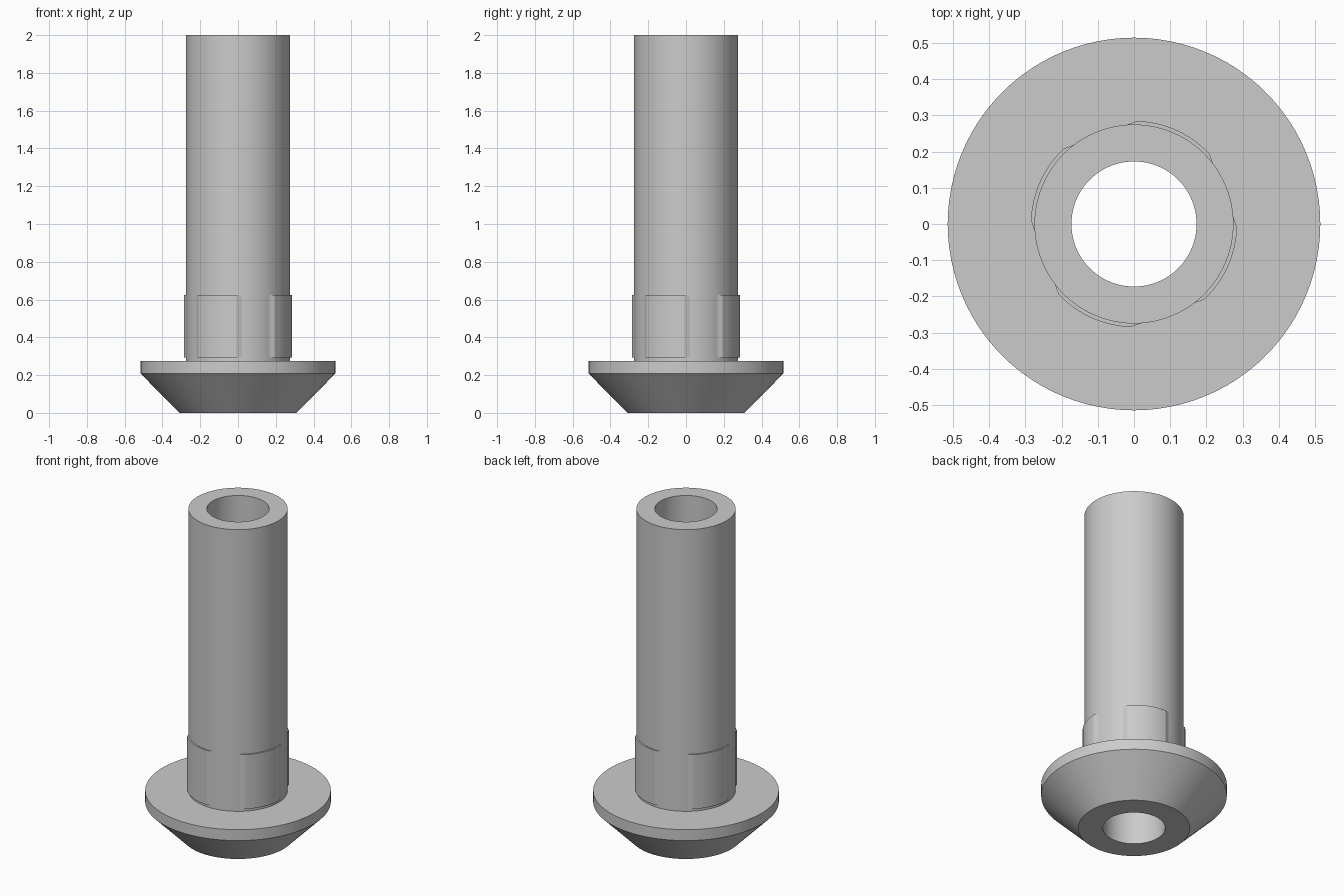
import bpy
import bmesh
from math import sin, cos, radians, tau

cube = bpy.data.objects.get("Cube")
if cube:
    bpy.data.objects.remove(cube, do_unlink=True)

steel = bpy.data.materials.new("plain grey")
steel.use_nodes = True
grey = (0.6, 0.6, 0.6, 1)
steel.diffuse_color = grey
steel.node_tree.nodes["Principled BSDF"].inputs["Base Color"].default_value = grey


def finish(bm, name):
    """Turn a bmesh into a named object, smooth with sharp edges."""
    bmesh.ops.recalc_face_normals(bm, faces=bm.faces)
    mesh = bpy.data.meshes.new(name)
    bm.to_mesh(mesh)
    bm.free()
    mesh.materials.append(steel)
    obj = bpy.data.objects.new(name, mesh)
    bpy.context.collection.objects.link(obj)
    bpy.ops.object.select_all(action='DESELECT')
    obj.select_set(True)
    bpy.context.view_layer.objects.active = obj
    bpy.ops.object.shade_smooth_by_angle(angle=radians(20))


def lathe(name, profile, steps=96):
    """Revolve a closed (radius, height) outline around z."""
    bm = bmesh.new()
    rings = [[bm.verts.new((r * cos(tau * i / steps), r * sin(tau * i / steps), z))
              for r, z in profile] for i in range(steps)]
    n = len(profile)
    for i in range(steps):
        a, b = rings[i], rings[(i + 1) % steps]
        for j in range(n):
            k = (j + 1) % n
            bm.faces.new((a[j], b[j], b[k], a[k]))
    finish(bm, name)


def pad(name, turn):
    """Raised curved pad on the shank, with flat run-outs at both ends."""
    outer = [(35, 0.272)]
    outer += [(43 + 45 * i / 12, 0.285) for i in range(13)]
    outer += [(97, 0.272)]
    inner = [(a, 0.25) for a, r in reversed(outer)]
    bm = bmesh.new()
    low = [bm.verts.new((r * cos(radians(a + turn)), r * sin(radians(a + turn)), 0.292))
           for a, r in outer + inner]
    base = bm.faces.new(low)
    top = bmesh.ops.extrude_face_region(bm, geom=[base], use_keep_orig=True)
    moved = [g for g in top["geom"] if isinstance(g, bmesh.types.BMVert)]
    bmesh.ops.translate(bm, verts=moved, vec=(0, 0, 0.333))
    finish(bm, name)


# Hollow shank with flanged, tapered head and through bore
lathe("hollow_shank_and_head", [
    (0.173, 0), (0.31, 0), (0.515, 0.208), (0.515, 0.275),
    (0.275, 0.275), (0.275, 2), (0.173, 2)])

# Four locating pads around the shank
for k in range(4):
    pad(f"shank_pad_{k + 1}", 90 * k)
